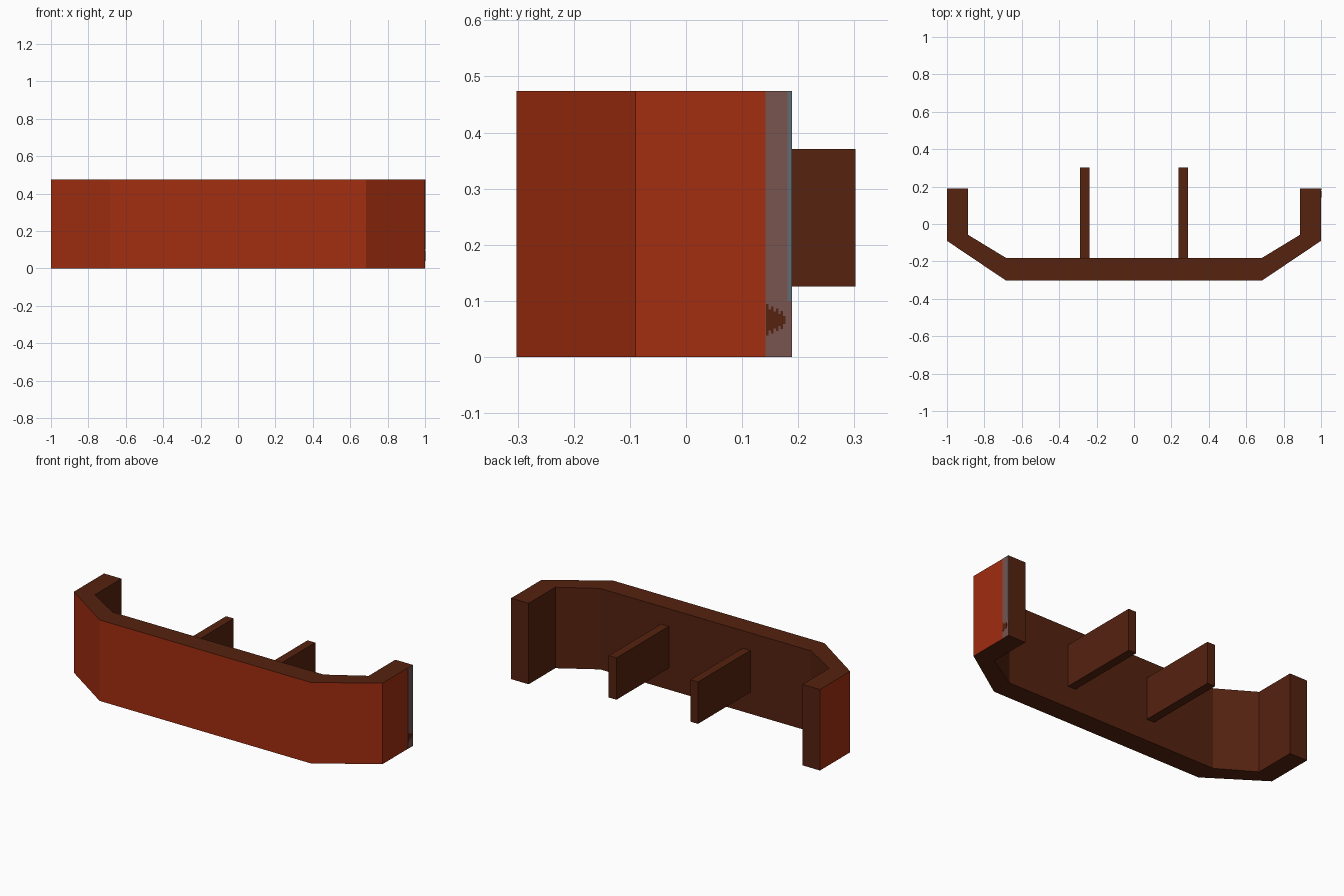
import bpy, bmesh

default = bpy.data.objects.get("Cube")
if default:
    bpy.data.objects.remove(default)


def material(name, rgb):
    m = bpy.data.materials.new(name)
    m.diffuse_color = (*rgb, 1)
    m.use_nodes = True
    bsdf = next(n for n in m.node_tree.nodes if n.type == 'BSDF_PRINCIPLED')
    bsdf.inputs["Base Color"].default_value = (*rgb, 1)
    return m


RED = material("red_paint", (0.36, 0.026, 0.005))
BROWN = material("dark_brown", (0.092, 0.016, 0.005))
MAUVE = material("dusty_mauve", (0.19, 0.09, 0.08))
GREY = material("blue_grey", (0.12, 0.15, 0.17))


def finish(name, bm, mats):
    bmesh.ops.recalc_face_normals(bm, faces=bm.faces)
    mesh = bpy.data.meshes.new(name)
    bm.to_mesh(mesh)
    bm.free()
    for m in mats:
        mesh.materials.append(m)
    obj = bpy.data.objects.new(name, mesh)
    bpy.context.collection.objects.link(obj)
    return obj


def extrude(bm, points, offset):
    face = bm.faces.new([bm.verts.new(p) for p in points])
    ext = bmesh.ops.extrude_face_region(bm, geom=[face], use_keep_orig=True)
    moved = [g for g in ext["geom"] if isinstance(g, bmesh.types.BMVert)]
    bmesh.ops.translate(bm, verts=moved, vec=offset)


def box(name, lo, hi, mat):
    bm = bmesh.new()
    (x, y, z), (X, Y, Z) = lo, hi
    extrude(bm, [(x, y, z), (X, y, z), (X, Y, z), (x, Y, z)], (0, 0, Z - z))
    return finish(name, bm, [mat])


# Bumper shell: mirrored plan outline pulled up to full height
HEIGHT = 0.474
outer = [(0.685, -0.302), (1, -0.09), (1, 0.189)]
inner = [(0.887, 0.189), (0.887, -0.058), (0.683, -0.182)]
half = outer + inner
outline = half + [(-x, y) for x, y in reversed(half)]
bm = bmesh.new()
extrude(bm, [(x, y, 0) for x, y in outline], (0, 0, HEIGHT))
bmesh.ops.recalc_face_normals(bm, faces=bm.faces)
# Outward front, corner and side walls are painted red
for f in bm.faces:
    c, n = f.calc_center_median(), f.normal
    front = n.y < -0.5 and abs(n.z) < 0.5
    side = n.x * c.x > 0.5
    f.material_index = 0 if front or side else 1
finish("bumper_shell", bm, [RED, BROWN])

# Mounting brackets behind the shell
for side, x in (("right", -0.264), ("left", 0.264)):
    box(side + "_mounting_bracket", (x - 0.025, -0.19, 0.126),
        (x + 0.025, 0.302, 0.371), BROWN)

# Worn paint strip at the rear edge of the left side
box("worn_strip", (0.9995, 0.142, 0), (1.001, 0.189, HEIGHT), MAUVE)
box("bare_metal_edge", (1, 0.181, 0.1), (1.0015, 0.189, HEIGHT), GREY)

# Ragged brown scuff low on the worn strip
scuff = bmesh.new()
for i in range(8):
    y = 0.143 + i * 0.0043
    reach = 0.028 - i * 0.002 - (i % 2) * 0.007
    extrude(scuff, [(1, y, 0.066 - reach), (1, y + 0.0043, 0.066 - reach),
                    (1, y + 0.0043, 0.066 + reach), (1, y, 0.066 + reach)],
            (0.0018, 0, 0))
finish("brown_scuff", scuff, [BROWN])
